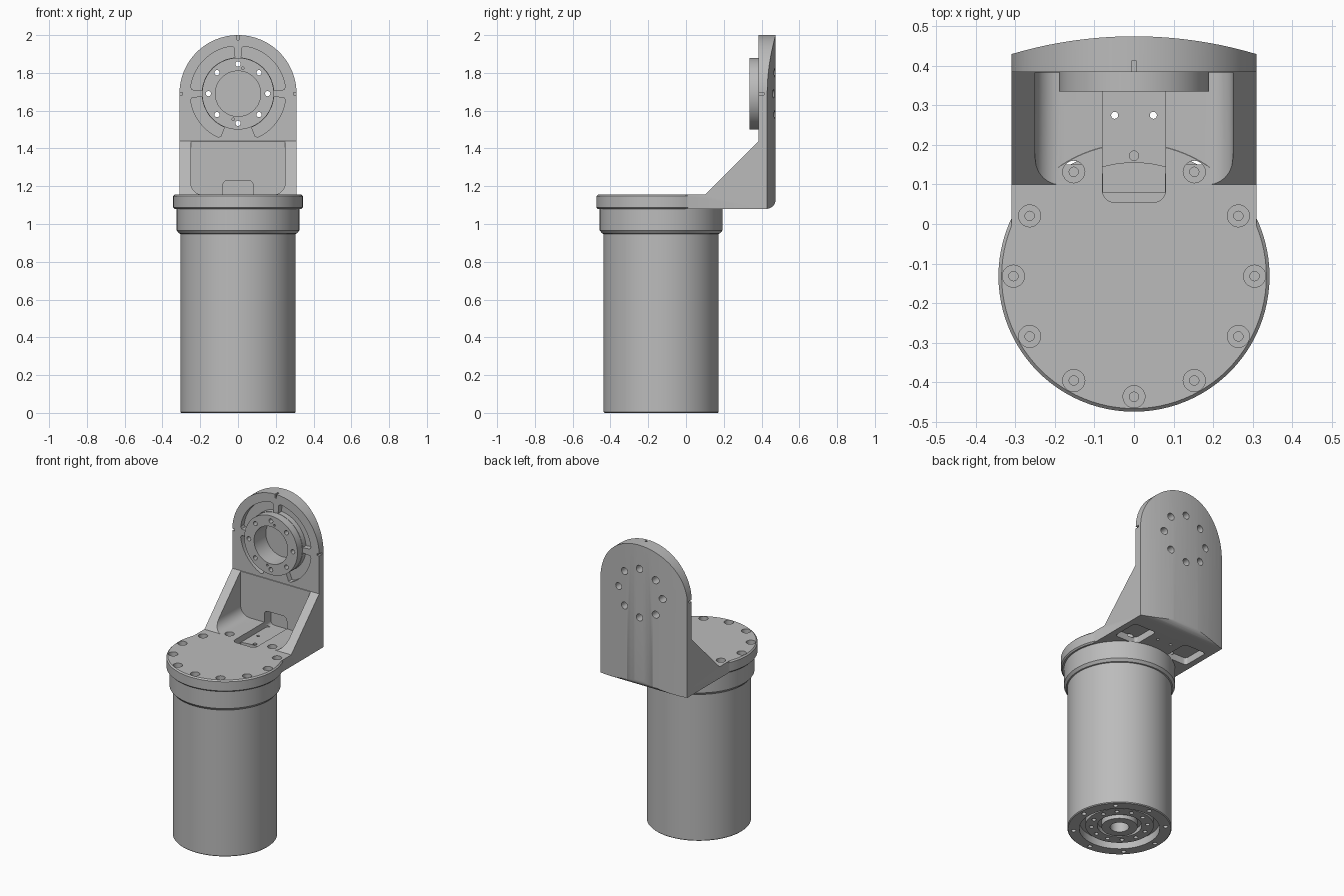
import bpy, bmesh
from math import sin, cos, pi, radians, sqrt
from mathutils import Matrix

if "Cube" in bpy.data.objects:
    bpy.data.objects.remove(bpy.data.objects["Cube"])

metal = bpy.data.materials.new("machined_grey")
metal.use_nodes = True
grey = (0.5, 0.5, 0.5, 1)
metal.diffuse_color = grey
metal.node_tree.nodes["Principled BSDF"].inputs["Base Color"].default_value = grey

CY = -0.132          # axis of the motor body
HUB = 1.69           # height of the joint axis
FLOOR = 1.155        # top of the flange
FACE = 0.385         # front of the upright plate


def finish(bm, name):
    bmesh.ops.recalc_face_normals(bm, faces=bm.faces)
    mesh = bpy.data.meshes.new(name)
    bm.to_mesh(mesh)
    bm.free()
    obj = bpy.data.objects.new(name, mesh)
    bpy.context.collection.objects.link(obj)
    mesh.materials.append(metal)
    return obj


def add_prism(bm, pts, axis, a, b):
    place = {"x": lambda u, v, d: (d, u, v),
             "y": lambda u, v, d: (u, d, v),
             "z": lambda u, v, d: (u, v, d)}[axis]
    low = [bm.verts.new(place(u, v, a)) for u, v in pts]
    high = [bm.verts.new(place(u, v, b)) for u, v in pts]
    bm.faces.new(low)
    bm.faces.new(high)
    for i in range(len(pts)):
        j = (i + 1) % len(pts)
        bm.faces.new((low[i], low[j], high[j], high[i]))


def prisms(name, shapes, axis, a, b):
    bm = bmesh.new()
    for pts in shapes:
        add_prism(bm, pts, axis, a, b)
    return finish(bm, name)


def arc(cx, cy, r, start, end, n):
    return [(cx + r * cos(radians(start + (end - start) * i / n)),
             cy + r * sin(radians(start + (end - start) * i / n))) for i in range(n + 1)]


def circle(cx, cy, r, n=24):
    return arc(cx, cy, r, 0, 360, n)[:-1]


def box(x0, x1, y0, y1):
    return [(x0, y0), (x1, y0), (x1, y1), (x0, y1)]


def rounded(x0, x1, y0, y1, r):
    return (arc(x1 - r, y1 - r, r, 0, 90, 6) + arc(x0 + r, y1 - r, r, 90, 180, 6)
            + arc(x0 + r, y0 + r, r, 180, 270, 6) + arc(x1 - r, y0 + r, r, 270, 360, 6))


def lathe(name, profile, steps=96):
    bm = bmesh.new()
    verts = [bm.verts.new((r, 0, z)) for r, z in profile]
    edges = [bm.edges.new(p) for p in zip(verts, verts[1:])]
    bmesh.ops.spin(bm, geom=verts + edges, cent=(0, 0, 0), axis=(0, 0, 1),
                   angle=2 * pi, steps=steps)
    bmesh.ops.remove_doubles(bm, verts=bm.verts, dist=0.0002)
    return finish(bm, name)


def bake(obj):
    mesh = bpy.data.meshes.new_from_object(
        obj.evaluated_get(bpy.context.evaluated_depsgraph_get()))
    obj.modifiers.clear()
    obj.data = mesh


def combine(obj, tool, operation="DIFFERENCE"):
    mod = obj.modifiers.new("bool", "BOOLEAN")
    mod.object, mod.operation, mod.solver = tool, operation, "EXACT"
    bake(obj)
    bpy.data.objects.remove(tool)


def smooth(obj):
    bpy.ops.object.select_all(action="DESELECT")
    obj.select_set(True)
    bpy.context.view_layer.objects.active = obj
    bpy.ops.object.shade_smooth_by_angle(angle=radians(28))


# Motor body with collar and stepped underside
body = lathe("motor_body", [
    (0, .12), (.055, .12), (.055, .01), (.105, .01), (.105, .05), (.13, .05),
    (.13, .02), (.2, .02), (.2, .05), (.235, .05), (.235, 0), (.3, 0), (.305, .005),
    (.305, .948), (.312, .95), (.325, .966), (.325, 1.082), (0, 1.082)])
body.data.transform(Matrix.Translation((0, CY, 0)))
rim = [circle(.27 * cos(a), CY + .27 * sin(a), .014, 12) for a in [i * pi / 4 for i in range(8)]]
inner = [circle(.165 * cos(a), CY + .165 * sin(a), .013, 12)
         for a in [(i + .5) * pi / 6 for i in range(12)]]
combine(body, prisms("mount_holes", rim + inner, "z", -.1, .08))
smooth(body)

# Bracket: a plan outline limited by a side outline and an arched front outline
back = [(x, .475 - 1.09 + sqrt(1.09 ** 2 - x * x)) for x in [.31 - .031 * i for i in range(21)]]
bracket = prisms("angle_bracket", [[(.31, -.1)] + back + [(-.31, -.1)]], "z", 1.0, 2.2)
side = ([(-.2, 1.08)] + arc(.425, 1.13, .05, -90, 0, 8)
        + [(.475, 2.1), (FACE, 2.1), (FACE, 1.44), (.1, FLOOR), (-.2, FLOOR)])
combine(bracket, prisms("side_limit", [side], "x", -1, 1), "INTERSECT")
front = [(.31, .9)] + arc(0, HUB, .31, 0, 180, 48) + [(-.31, .9)]
combine(bracket, prisms("front_limit", [front], "y", -1, 1), "INTERSECT")

# Open space between the gussets, with rounded inner corners
combine(bracket, prisms("gusset_gap", [rounded(-.25, .25, FLOOR - .001, 2.5, .065)],
                        "y", .09, FACE - .002))

# Round flange joined to the bracket foot
flange = lathe("flange", [(0, 1.08), (.335, 1.08), (.343, 1.088), (.343, 1.147),
                          (.335, FLOOR), (0, FLOOR)])
flange.data.transform(Matrix.Translation((0, CY, 0)))
combine(bracket, flange, "UNION")

# Joint ring standing out from the plate
combine(bracket, prisms("joint_ring", [circle(0, HUB, .19, 64)], "y", .335, .41), "UNION")
combine(bracket, prisms("ring_bore", [circle(0, HUB, .12, 64)], "y", .2, .455))

# Curved relief slots around the ring
slots = []
for a, b in ((5, 85), (95, 175), (185, 248), (292, 355)):
    slots.append(arc(0, HUB, .253, a + 3, b - 3, 18) + arc(0, HUB, .245, b, b, 1)[:1]
                 + arc(0, HUB, .192, b, a, 18) + arc(0, HUB, .245, a, a, 1)[:1])
combine(bracket, prisms("relief_slots", slots, "y", .36, .42))

# Eight bolt holes through the plate, counterbored from behind, and two pin holes
spots = [(.157 * cos(i * pi / 4), HUB + .157 * sin(i * pi / 4)) for i in range(8)]
combine(bracket, prisms("bolt_holes", [circle(x, z, .014, 16) for x, z in spots], "y", .2, .6))
combine(bracket, prisms("bolt_heads", [circle(x, z, .023, 16) for x, z in spots], "y", .41, .6))
pins = [circle(s * .025, HUB + s * .135, .007, 10) for s in (1, -1)]
combine(bracket, prisms("pin_holes", pins, "y", .2, .37))

# Cable channel in the floor and its pocket in the plate
combine(bracket, prisms("channel", [rounded(-.08, .08, .055, .42, .03)], "z", 1.115, 1.2))
combine(bracket, prisms("cable_pocket", [rounded(-.08, .08, 1.115, 1.23, .025)], "y", .3, .45))
edge = arc(0, CY, .287, 74, 106, 10)
combine(bracket, prisms("channel_step", [edge + [(-.079, .08), (.079, .08)]], "z", 1.095, 1.14))
combine(bracket, prisms("channel_holes", [circle(s * .049, .275, .009, 12) for s in (1, -1)],
                        "z", 1.0, 1.2))

# Flange screw seats, one of them down in the channel
ring = [(.305 * sin(i * pi / 6), CY + .305 * cos(i * pi / 6)) for i in range(12)]
combine(bracket, prisms("screw_seats", [circle(x, y, .028, 20) for x, y in ring[1:]],
                        "z", 1.115, 1.3))
combine(bracket, prisms("screw_sockets", [circle(x, y, .012, 12) for x, y in ring],
                        "z", 1.09, 1.3))

# Pockets under the foot and index notches on the plate rim
pockets = [rounded(min(s * .11, s * .27), max(s * .11, s * .27), .15, .33, .02) for s in (1, -1)]
combine(bracket, prisms("foot_pockets", pockets, "z", 1.0, 1.125))
notches = [box(-.006, .006, 1.975, 2.1), box(.295, .4, HUB - .006, HUB + .006),
           box(-.4, -.295, HUB - .006, HUB + .006)]
combine(bracket, prisms("index_notches", notches, "y", .3, .412))
smooth(bracket)
